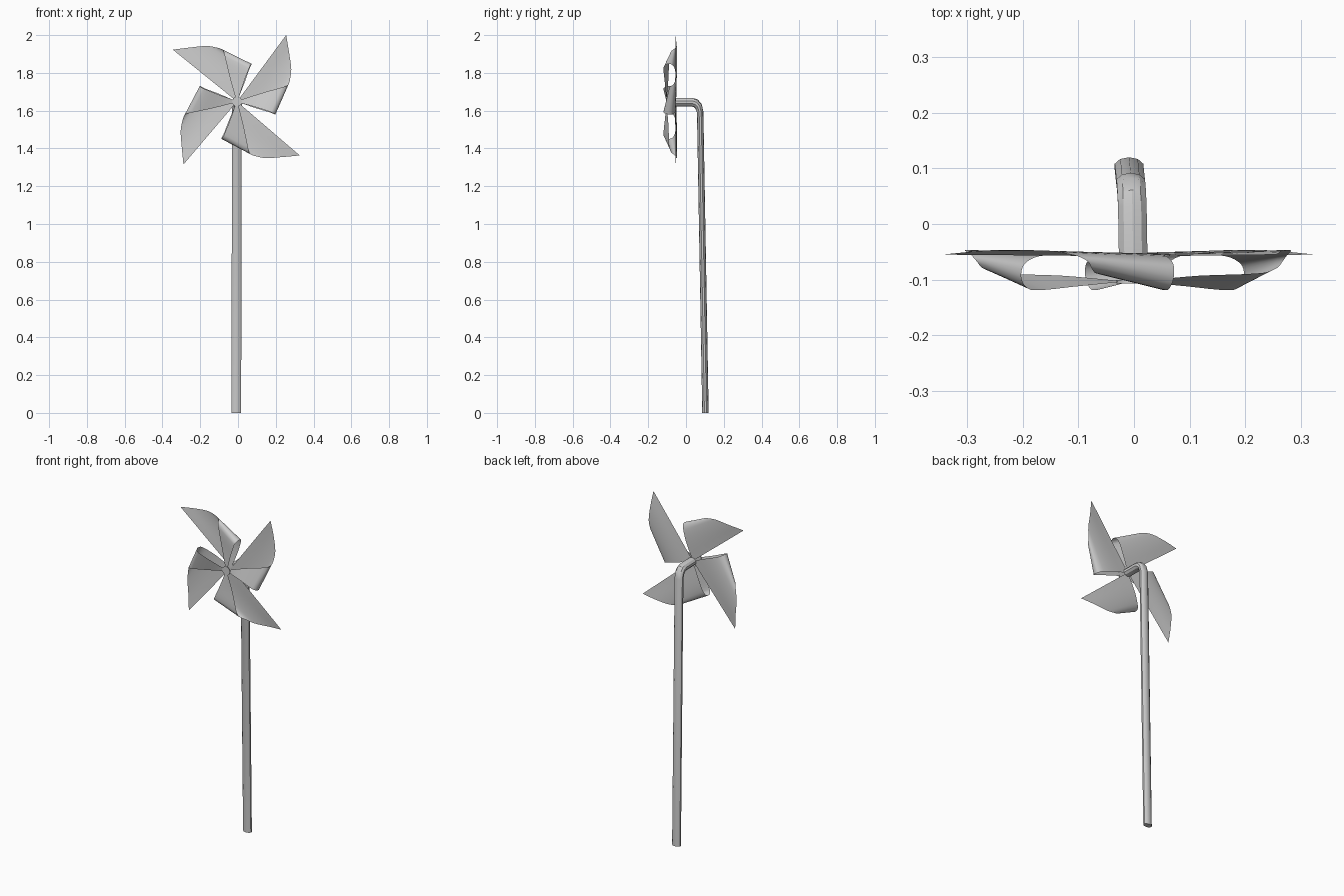
import bpy, bmesh, math
from mathutils import Vector, Matrix

if "Cube" in bpy.data.objects:
    bpy.data.objects.remove(bpy.data.objects["Cube"])

HUB = Vector((-0.005, 0, 1.648))


def make_object(name, bm, angle=35):
    bmesh.ops.recalc_face_normals(bm, faces=bm.faces)
    me = bpy.data.meshes.new(name)
    bm.to_mesh(me)
    bm.free()
    ob = bpy.data.objects.new(name, me)
    bpy.context.collection.objects.link(ob)
    bpy.ops.object.select_all(action='DESELECT')
    ob.select_set(True)
    bpy.context.view_layer.objects.active = ob
    bpy.ops.object.shade_smooth_by_angle(angle=math.radians(angle))
    return ob


def spline(points, steps=4):
    """Smooth curve through the points (non-uniform tangents, no overshoot)."""
    p = [Vector(q) for q in points]
    n = len(p)
    out = []
    tang = []
    for i in range(n):
        a, b = p[max(i - 1, 0)], p[min(i + 1, n - 1)]
        tang.append((b - a) / max((p[i] - a).length + (b - p[i]).length, 1e-6))
    for i in range(n - 1):
        length = (p[i + 1] - p[i]).length
        for k in range(steps):
            t = k / steps
            out.append((2*t**3 - 3*t*t + 1) * p[i] + (t**3 - 2*t*t + t) * length * tang[i]
                       + (3*t*t - 2*t**3) * p[i + 1] + (t**3 - t*t) * length * tang[i + 1])
    out.append(p[-1])
    return out


# Paper blade: loft between its outer edge and its inner edge (both curl forward)
outer_edge = spline([
    (.26, -.055, .352), (.275, -.047, .262), (.287, -.048, .172),
    (.280, -.056, .115), (.272, -.067, .090), (.262, -.079, .083),
    (.235, -.088, .075), (.12, -.093, .042), (.022, -.102, .010)])
inner_edge = spline([
    (0, -.058, 0), (.10, -.053, -.035), (.17, -.058, -.056),
    (.197, -.072, -.067), (.203, -.093, -.068), (.196, -.111, -.063),
    (.180, -.119, -.056), (.10, -.112, -.030), (.020, -.104, -.008)])

ACROSS = 5
for i, turn in enumerate((0, 87.5, 176, 265.8)):
    bm = bmesh.new()
    rot = Matrix.Rotation(-math.radians(turn), 3, 'Y')
    rows = [[bm.verts.new(HUB + rot @ a.lerp(b, k / ACROSS)) for k in range(ACROSS + 1)]
            for a, b in zip(outer_edge, inner_edge)]
    for r0, r1 in zip(rows, rows[1:]):
        for k in range(ACROSS):
            bm.faces.new((r0[k], r0[k + 1], r1[k + 1], r1[k]))
    make_object(f"blade_{i + 1}", bm, 60)

# Hub disc where the folded corners meet
bm = bmesh.new()
bmesh.ops.create_cone(bm, cap_ends=True, segments=12, radius1=.026, radius2=.026, depth=.006,
                      matrix=Matrix.Translation(HUB + Vector((0, -.104, 0)))
                      @ Matrix.Rotation(math.pi / 2, 4, 'X'))
make_object("hub_disc", bm)

# Bent stick: oval rings given as centre (x, y, z) and half thickness (y, z)
rings = [
    (-.0015, -.057, 1.645, 0, .023),
    (-.003, .032, 1.645, 0, .023),
    (-.004, .052, 1.639, .009, .021),
    (-.005, .067, 1.622, .016, .013),
    (-.006, .075, 1.592, .017, .003),
    (-.009, .103, 0, .017, 0),
]
SIDES, HALF_WIDTH = 10, .027
bm = bmesh.new()
loops = []
for x, y, z, ny, nz in rings:
    loop = []
    for k in range(SIDES):
        a = math.tau * (k + .5) / SIDES
        c, s = math.cos(a), math.sin(a)
        loop.append(bm.verts.new((x + HALF_WIDTH * c, y + ny * s, z + nz * s)))
    loops.append(loop)
for l0, l1 in zip(loops, loops[1:]):
    for k in range(SIDES):
        j = (k + 1) % SIDES
        bm.faces.new((l0[k], l0[j], l1[j], l1[k]))
bm.faces.new(loops[0])
bm.faces.new(loops[-1])
make_object("stick", bm, 30)
